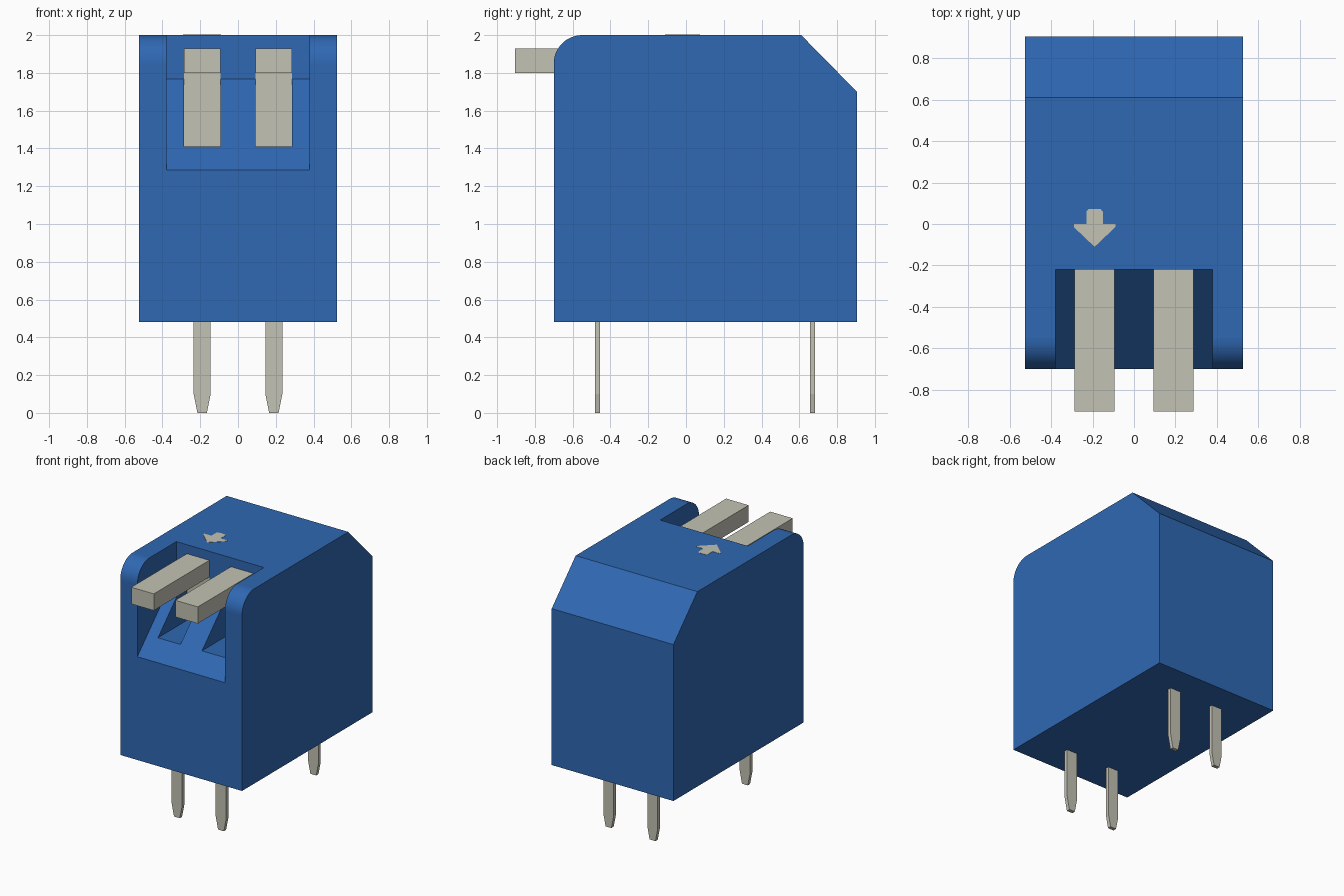
import bpy, bmesh, math

cube = bpy.data.objects.get("Cube")
if cube:
    bpy.data.objects.remove(cube)


def material(name, rgb):
    m = bpy.data.materials.new(name)
    m.use_nodes = True
    m.diffuse_color = (*rgb, 1)
    m.node_tree.nodes["Principled BSDF"].inputs["Base Color"].default_value = (*rgb, 1)
    return m


BLUE = material("blue plastic", (0.028, 0.138, 0.45))
BEIGE = material("pale beige", (0.55, 0.54, 0.455))


def prism(name, profile, axis, low, high, mat):
    """Extrude a 2D profile along an axis; the profile uses the other two axes in order."""
    bm = bmesh.new()

    def point(p, depth):
        c = list(p)
        c.insert(axis, depth)
        return c

    face = bm.faces.new([bm.verts.new(point(p, low)) for p in profile])
    new = bmesh.ops.extrude_face_region(bm, geom=[face])["geom"]
    for v in new:
        if isinstance(v, bmesh.types.BMVert):
            v.co[axis] = high
    bmesh.ops.recalc_face_normals(bm, faces=bm.faces)
    mesh = bpy.data.meshes.new(name)
    bm.to_mesh(mesh)
    bm.free()
    mesh.materials.append(mat)
    ob = bpy.data.objects.new(name, mesh)
    bpy.context.collection.objects.link(ob)
    return ob


def cut(target, cutter):
    mod = target.modifiers.new("cut", "BOOLEAN")
    mod.operation = "DIFFERENCE"
    mod.solver = "EXACT"
    mod.object = cutter
    cutter.hide_render = True
    bpy.context.view_layer.objects.active = target
    bpy.ops.object.modifier_apply(modifier=mod.name)
    bpy.data.objects.remove(cutter)


# Housing: rounded front top edge, chamfered back top edge
FRONT, BACK, BASE, TOP = -0.70, 0.905, 0.48, 2.0
R, STEPS = 0.15, 12
side = [(FRONT, BASE), (BACK, BASE), (BACK, 1.70), (0.61, TOP)]
for i in range(STEPS + 1):
    a = math.pi / 2 * (1 + i / STEPS)
    side.append((FRONT + R + R * math.cos(a), TOP - R + R * math.sin(a)))
housing = prism("housing", side, 0, -0.525, 0.525, BLUE)

# Recess with a sloping floor, then one slot below each lever
WALL = -0.22
recess = [(-0.8, 1.185), (WALL, 1.768), (WALL, 2.1), (-0.8, 2.1)]
cut(housing, prism("recess_cutter", recess, 0, -0.378, 0.378, BLUE))
LEVER_X, HALF = 0.19, 0.097
slot = [(-0.8, 1.41), (-0.19, 1.41), (-0.19, 1.93), (-0.8, 1.93)]
for s in (-1, 1):
    x = s * LEVER_X
    cut(housing, prism("slot_cutter", slot, 0, x - HALF, x + HALF, BLUE))

# Smooth only the rounded front edge
for p in housing.data.polygons:
    p.use_smooth = p.center.z > TOP - R and p.center.y < FRONT + R and abs(p.normal.x) < 0.1

# Levers: horizontal bar with an upright web filling the back of the slot
lever = [(-0.905, 1.80), (WALL, 1.80), (WALL, 1.41), (-0.19, 1.41), (-0.19, 1.93), (-0.905, 1.93)]
# Pins: flat blades with tapered tips
pin = [(-0.045, 0.55), (-0.045, 0.10), (-0.025, 0), (0.025, 0), (0.045, 0.10), (0.045, 0.55)]
for s, label in ((-1, "right"), (1, "left")):
    x = s * LEVER_X
    prism(f"lever_{label}", lever, 0, x - HALF, x + HALF, BEIGE)
    for y, place in ((-0.468, "front"), (0.67, "back")):
        blade = [(x + px, pz) for px, pz in pin]
        prism(f"pin_{place}_{label}", blade, 1, y - 0.014, y + 0.014, BEIGE)

# Direction arrow on the top
half = [(0, -0.11), (0.1, -0.015), (0.1, 0), (0.04, 0), (0.04, 0.06), (0.028, 0.073)]
outline = half + [(-px, py) for px, py in reversed(half[1:])]
prism("arrow_mark", [(px - LEVER_X, py) for px, py in outline], 2, 1.997, 2.002, BEIGE)
